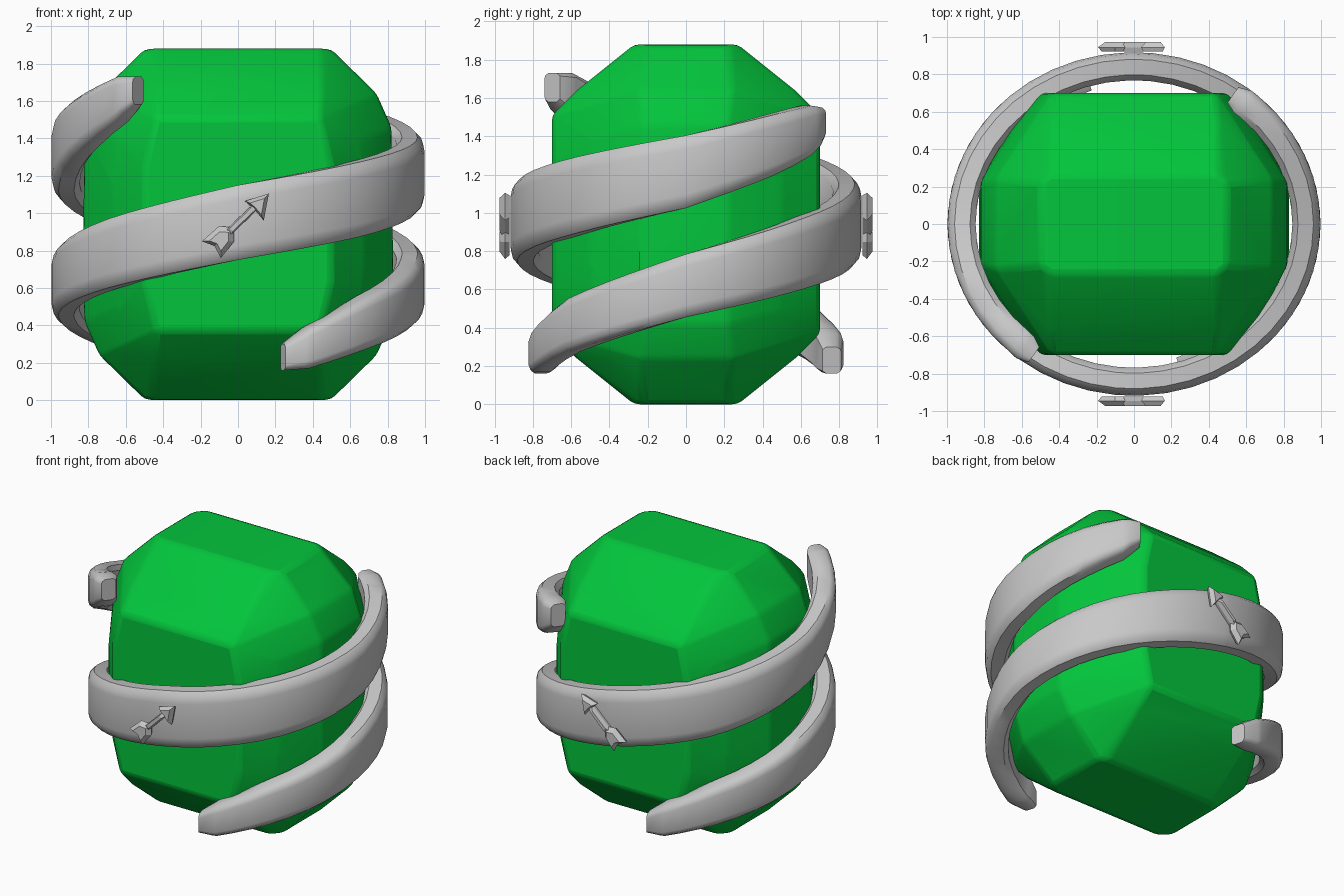
import bpy, bmesh, math
from mathutils import Vector

if "Cube" in bpy.data.objects:
    bpy.data.objects.remove(bpy.data.objects["Cube"])

def material(name, col):
    m = bpy.data.materials.new(name)
    m.diffuse_color = (*col, 1)
    m.use_nodes = True
    m.node_tree.nodes["Principled BSDF"].inputs["Base Color"].default_value = m.diffuse_color
    return m

GREEN = material("gem green", (0.001, 0.56, 0.045))
GREY = material("stone grey", (0.58, 0.58, 0.58))

def finish(bm, name, mat, angle=None):
    bmesh.ops.recalc_face_normals(bm, faces=bm.faces[:])
    me = bpy.data.meshes.new(name)
    bm.to_mesh(me)
    bm.free()
    ob = bpy.data.objects.new(name, me)
    bpy.context.collection.objects.link(ob)
    me.materials.append(mat)
    if angle:
        bpy.ops.object.select_all(action='DESELECT')
        ob.select_set(True)
        bpy.context.view_layer.objects.active = ob
        bpy.ops.object.shade_smooth_by_angle(angle=math.radians(angle))
    return ob

# Gem: hull of mirrored corner points, then softened edges
corner = [(0.44, 0.27, 0.94), (0.5, 0.22, 0.935),
          (0.74, 0.24, 0.70), (0.45, 0.57, 0.70), (0.59, 0.43, 0.68),
          (0.82, 0.22, 0.52), (0.44, 0.70, 0.57), (0.655, 0.485, 0.45),
          (0.83, 0.22, 0.30), (0.50, 0.70, 0.30), (0.675, 0.50, 0.2)]
bm = bmesh.new()
for x, y, z in corner:
    for sx in (-1, 1):
        for sy in (-1, 1):
            for sz in (-1, 1):
                bm.verts.new((sx * x, sy * y, 0.94 + sz * z))
hull = bmesh.ops.convex_hull(bm, input=bm.verts[:])
loose = [v for v in bm.verts if not v.link_faces]
bmesh.ops.delete(bm, geom=loose, context='VERTS')
bmesh.ops.dissolve_limit(bm, angle_limit=math.radians(3),
                         verts=bm.verts[:], edges=bm.edges[:])
gem = finish(bm, "gem", GREEN)
bev = gem.modifiers.new("soft edges", 'BEVEL')
bev.width = 0.025
bev.segments = 2
bev.limit_method = 'ANGLE'
bev.angle_limit = math.radians(12)
bpy.context.view_layer.objects.active = gem
gem.select_set(True)
bpy.ops.object.shade_smooth_by_angle(angle=math.radians(30))

# Spiral bands: keys are angle, height, half width, inward shift
start = [(-74, 0.23, 0.07, 0.05), (-66, 0.28, 0.11, 0.025), (-45, 0.41, 0.14, 0),
         (0, 0.62, 0.165, 0), (45, 0.79, 0.185, 0), (90, 0.95, 0.20, 0)]
low_end = [(135, 1.08, 0.20, 0), (180, 1.215, 0.19, 0), (215, 1.37, 0.155, 0),
           (228, 1.43, 0.13, 0), (235, 1.47, 0.08, 0)]
high_end = [(135, 1.11, 0.20, 0), (180, 1.30, 0.18, 0), (215, 1.52, 0.14, 0),
            (228, 1.61, 0.12, 0), (235, 1.655, 0.075, -0.01)]

def sample(keys, a):
    for k0, k1 in zip(keys, keys[1:]):
        if a <= k1[0]:
            t = (a - k0[0]) / (k1[0] - k0[0])
            return [p + (q - p) * t for p, q in zip(k0, k1)]
    return keys[-1]

def band(name, keys, turn):
    bm = bmesh.new()
    angles = sorted(set(list(range(-68, 229, 8)) + [-74, -66, 0, 90, 180, 228, 231, 235]))
    rings = []
    for a in angles:
        _, z, h, shift = sample(keys, a)
        th = math.radians(a + turn)
        c, s = math.cos(th), math.sin(th)
        th2 = 0.075 if -74 < a < 235 else 0.05
        # rounded rectangular section
        sec = [(1, 0.62), (0.88, 0.84), (0.5, 1), (-0.6, 1), (-1, 0.8),
               (-1, -0.8), (-0.6, -1), (0.5, -1), (0.88, -0.84), (1, -0.62)]
        rings.append([bm.verts.new(((0.922 - shift + u * th2) * c,
                                    (0.843 - shift + u * th2) * s, z + v * h))
                      for u, v in sec])
    n = len(rings[0])
    for r0, r1 in zip(rings, rings[1:]):
        for i in range(n):
            j = (i + 1) % n
            bm.faces.new((r0[i], r0[j], r1[j], r1[i]))
    bm.faces.new(rings[0])
    bm.faces.new(rings[-1])
    finish(bm, name, GREY, 40)

band("spiral_band_front", start + low_end, 180)
band("spiral_band_back", start + high_end, 0)

# Arrow emblems: (along, across) outlines laid on a tilted axis
tail, tip = Vector((-0.14, 0.81)), Vector((0.165, 1.105))
along = (tip - tail).normalized()
across = Vector((-along.y, along.x))
L = (tip - tail).length
parts = {"head": [(L, 0), (L - 0.12, 0.06), (L - 0.115, 0), (L - 0.12, -0.085)],
         "shaft": [(0.1, 0.02), (0.1, -0.02), (L - 0.09, -0.018), (L - 0.09, 0.018)],
         "feathers": [(0.165, 0), (0.11, 0.06), (-0.01, 0.065), (0.02, 0.0),
                      (0.0, -0.07), (0.11, -0.055)]}

for side, sy in (("front", -1), ("back", 1)):
    for part, outline in parts.items():
        bm = bmesh.new()
        pts = [tail + along * a + across * b for a, b in outline]
        mid = sum(pts, Vector((0, 0))) / len(pts)
        layers = []
        for y, k in ((0.922, 0.8), (0.945, 1.0), (0.974, 0.6)):
            layers.append([bm.verts.new((*(mid + (p - mid) * k), 0)) for p in pts])
            for v in layers[-1]:
                v.co = (v.co.x, sy * y, v.co.y)
        n = len(pts)
        for l0, l1 in zip(layers, layers[1:]):
            for i in range(n):
                j = (i + 1) % n
                bm.faces.new((l0[i], l0[j], l1[j], l1[i]))
        bm.faces.new(layers[0])
        bm.faces.new(layers[-1])
        finish(bm, f"arrow_{part}_{side}", GREY)
